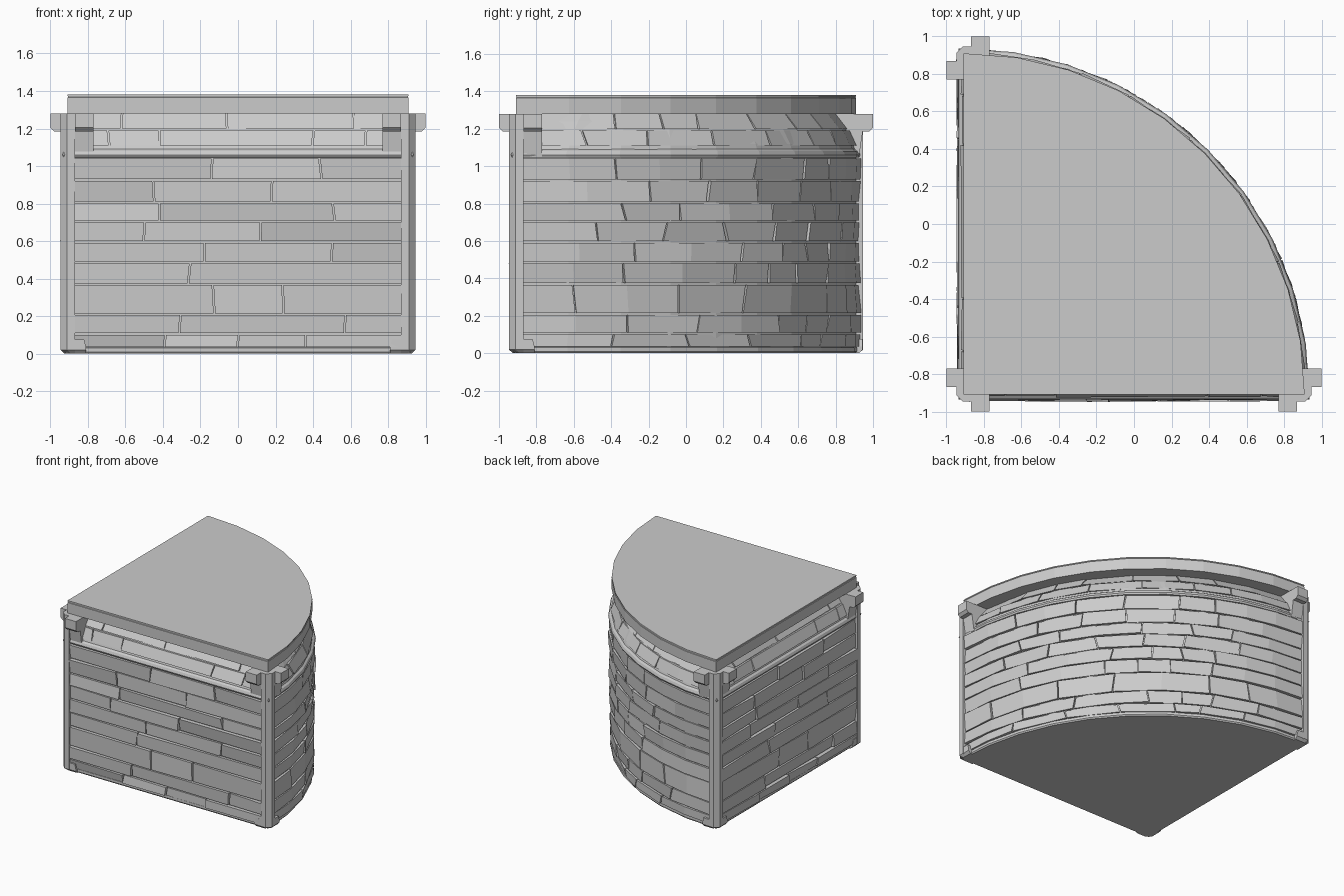
import bpy, bmesh, math, random

if "Cube" in bpy.data.objects:
    bpy.data.objects.remove(bpy.data.objects["Cube"])
random.seed(4)
C, R, SEG = -0.91, 1.82, 10          # sector centre, radius, arc facets


def finish(bm, name):
    bmesh.ops.recalc_face_normals(bm, faces=bm.faces)
    me = bpy.data.meshes.new(name)
    bm.to_mesh(me)
    bm.free()
    ob = bpy.data.objects.new(name, me)
    bpy.context.collection.objects.link(ob)
    return ob


def loft(bm, rings):
    """Closed solid through rings of equal length."""
    vs = [[bm.verts.new(p) for p in r] for r in rings]
    n = len(vs[0])
    for a, b in zip(vs, vs[1:]):
        for i in range(n):
            bm.faces.new((a[i], a[(i + 1) % n], b[(i + 1) % n], b[i]))
    bm.faces.new(vs[0])
    bm.faces.new(vs[-1])


def sector(d, z):
    """Quarter-disc outline grown outwards by d at height z."""
    r = R + d
    a0 = math.asin(-d / r)
    pts = [(C - d, C - d, z)]
    for i in range(SEG + 1):
        a = a0 + (math.pi / 2 - 2 * a0) * i / SEG
        pts.append((C + r * math.cos(a), C + r * math.sin(a), z))
    return pts


def lean(z):
    """The frieze curves inwards under the roof slab."""
    return -0.11 * max(0, (z - 1.09) / 0.19) ** 1.5


# Each wall maps (position along, height, depth outwards) to a point
def front(u, z, d):
    return (u, C - d - lean(z), z)


def left(u, z, d):
    return (C - d - lean(z), u, z)


def arc(u, z, d):
    a, r = math.radians(u), R + d + lean(z)
    return (C + r * math.cos(a), C + r * math.sin(a), z)


def brick(bm, wall, u0, u1, z0, z1, n, dmin, dmax, s0, s1):
    d = [random.uniform(dmin, dmax) for _ in range(4)]
    rings = []
    for i in range(n + 1):
        t = i / n
        lo = u0 + s0 + (u1 + s1 - u0 - s0) * t
        hi = u0 - s0 + (u1 - s1 - u0 + s0) * t
        dl, dh = d[0] + (d[1] - d[0]) * t, d[2] + (d[3] - d[2]) * t
        rings.append([wall(lo, z0, -0.02), wall(lo, z0, dl),
                      wall(hi, z1, dh), wall(hi, z1, -0.02)])
    loft(bm, rings)


# Core wall and roof slab
bm = bmesh.new()
loft(bm, [sector(d, z) for d, z in
          ((0.004, 0), (0.012, 0.01), (0.012, 0.03), (0.003, 0.035), (0.003, 1.09))]
     + [sector(lean(z), z) for z in (1.12, 1.19, 1.24, 1.285)])
finish(bm, "wall_core")
bm = bmesh.new()
loft(bm, [sector(d, z) for d, z in
          ((0, 1.28), (0, 1.365), (-0.004, 1.367), (-0.004, 1.372), (0, 1.374), (0, 1.382))])
finish(bm, "roof_slab")

# Ledge moulding below the frieze
bm = bmesh.new()
loft(bm, [sector(d, z) for d, z in
          ((-0.02, 1.045), (0.02, 1.047), (0.026, 1.06), (0.018, 1.08), (-0.01, 1.1))])
finish(bm, "ledge_moulding")

# Stone courses
HEIGHTS = [0.03, 0.105, 0.21, 0.37, 0.485, 0.595, 0.705, 0.805, 0.925, 1.045]
FRIEZE = [1.105, 1.195, 1.285]
FLAT = [(-.39, 0, .36), (-.31, .57), (-.13, .24), (-.26,), (-.18, .5), (-.5, .12),
        (-.42, .51), (-.45, .18), (-.14, .44), (-.69, -.42, .4, .68), (-.62, -.06, .62)]
CURVED = [(-.4, 0, .33, .6, .7, .83), (-.32, .06, .48, .63, .74, .86),
          (-.6, -.05, .3, .73, .84), (-.34, .25, .43, .58, .74),
          (-.28, .29, .5, .63, .75), (-.48, -.12, .2, .46, .64, .82),
          (-.34, -.04, .45, .67, .8), (-.2, .11, .37, .6, .76),
          (-.38, .07, .36, .62, .75), (-.54, -.2, .15, .45, .68, .8),
          (-.36, -.1, .1, .4, .62, .76)]
SPANS = list(zip(HEIGHTS, HEIGHTS[1:])) + list(zip(FRIEZE, FRIEZE[1:]))


def courses(name, wall, joints, end, end_frieze, gap, slant, dmin, dmax, step):
    bm = bmesh.new()
    for k, ((z0, z1), js) in enumerate(zip(SPANS, joints)):
        fz = k >= len(HEIGHTS) - 1
        a, b = end_frieze if fz else end
        us = [a] + [j for j in js if a < j < b] + [b]
        sl = [0] + [random.uniform(-slant, slant) for _ in us[2:]] + [0]
        k = 0.5 if fz else 1
        for i in range(len(us) - 1):
            u0, u1 = us[i] + gap, us[i + 1] - gap
            n = max(1, round((u1 - u0) / step))
            brick(bm, wall, u0, u1, z0 + 0.005, z1 - 0.005, n,
                  dmin * k, dmax * k, sl[i], sl[i + 1])
    finish(bm, name)


courses("front_stones", front, FLAT, (-.88, .88), (-.78, .78), .004, .006, .014, .038, 9)
mirrored = [tuple(-j for j in reversed(js)) for js in FLAT]
courses("left_stones", left, mirrored, (-.88, .88), (-.78, .78), .004, .006, .014, .038, 9)
degrees = [[math.degrees(math.asin((y - C) / R)) for y in js] for js in CURVED]
courses("curved_stones", arc, degrees, (1, 89), (4, 86), .13, .4, .010, .028, 9)

# Corner posts with feet and paired brackets
PROFILE = [(0.78, 1.28), (1.0, 1.28), (1.0, 1.205), (0.98, 1.185), (0.945, 1.185),
           (0.925, 1.05), (0.78, 1.05)]


def post_ring(o, z):
    return [(.87, .87, z), (.87, o, z), (o - .035, o, z), (o, o - .035, z), (o, .87, z)]


for tag, sx, sy in (("front_left", -1, -1), ("front_right", 1, -1), ("back_left", -1, 1)):
    def place(p):
        return (sx * p[0], sy * p[1], p[2])

    bm = bmesh.new()
    loft(bm, [[place(p) for p in post_ring(o, z)]
              for o, z in ((.925, 0), (.947, .02), (.947, 1.28))])
    finish(bm, tag + "_post")

    feet, brackets = bmesh.new(), bmesh.new()
    for swap in (False, True):
        def turn(w, o, z):
            return place((o, w, z) if swap else (w, o, z))
        loft(feet, [[turn(w, .88, z0), turn(w, .925, z0), turn(w, .944, .02),
                     turn(w, .944, z1), turn(w, .88, z1)]
                    for w, z0, z1 in ((.81, 0, .035), (.82, 0, .075), (.88, 0, .075))])
        loft(brackets, [[turn(w, o, z) for o, z in PROFILE] for w in (.77, .87)])
    finish(feet, tag + "_foot")
    finish(brackets, tag + "_brackets")
